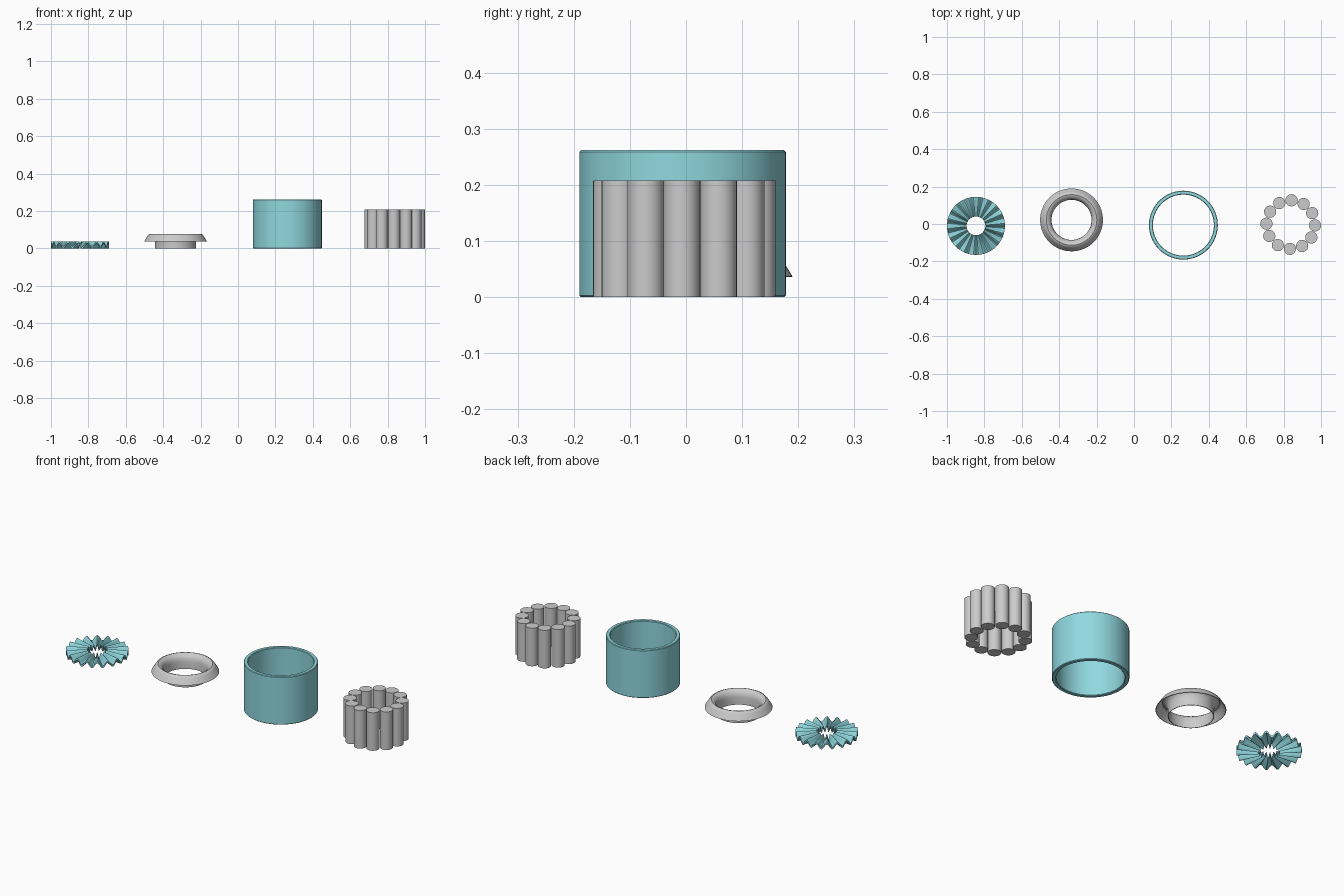
import bpy, bmesh, math

if "Cube" in bpy.data.objects:
    bpy.data.objects.remove(bpy.data.objects["Cube"])

teal = bpy.data.materials.new("teal")
teal.diffuse_color = (0.28, 0.69, 0.74, 1)
teal.use_nodes = True
teal.node_tree.nodes["Principled BSDF"].inputs["Base Color"].default_value = teal.diffuse_color


def add_object(name, bm, loc, mat=None, angle=35):
    bmesh.ops.recalc_face_normals(bm, faces=bm.faces)
    me = bpy.data.meshes.new(name)
    bm.to_mesh(me)
    bm.free()
    ob = bpy.data.objects.new(name, me)
    ob.location = loc
    bpy.context.collection.objects.link(ob)
    if mat:
        me.materials.append(mat)
    bpy.ops.object.select_all(action='DESELECT')
    ob.select_set(True)
    bpy.context.view_layer.objects.active = ob
    bpy.ops.object.shade_smooth_by_angle(angle=math.radians(angle))
    return ob


def sweep(profile, steps, wave=lambda a: 0.0):
    """Turn a closed (radius, z) profile around z, lifting it by wave(angle)."""
    bm = bmesh.new()
    rings = []
    for i in range(steps):
        a = 2 * math.pi * i / steps
        rings.append([bm.verts.new((r * math.cos(a), r * math.sin(a), z + wave(a)))
                      for r, z in profile])
    n = len(profile)
    for i in range(steps):
        p, q = rings[i], rings[(i + 1) % steps]
        for j in range(n):
            k = (j + 1) % n
            bm.faces.new((p[j], q[j], q[k], p[k]))
    return bm


# Corrugated washer: thin sheet with radial pleats
PLEATS, AMP, THICK = 18, 0.0135, 0.011
radii = [0.05, 0.085, 0.12, 0.155]
washer = [(r, THICK) for r in radii] + [(r, 0) for r in reversed(radii)]
add_object("corrugated_washer",
           sweep(washer, PLEATS * 12, lambda a: AMP * (1 + math.sin(PLEATS * a))),
           (-0.845, -0.01, 0), teal, 40)

# Flanged collar: thin sheet tube with a lip rolled outward and down
outer = [(0.107, 0), (0.107, 0.04), (0.110, 0.056), (0.117, 0.068), (0.126, 0.075),
         (0.135, 0.078), (0.143, 0.075), (0.150, 0.066), (0.168, 0.037)]
inner = [(0.165, 0.036), (0.147, 0.064), (0.141, 0.072), (0.135, 0.0745),
         (0.127, 0.072), (0.119, 0.066), (0.113, 0.055), (0.110, 0.04), (0.110, 0)]
add_object("flanged_collar", sweep(outer + inner, 96), (-0.334, 0.022, 0))

# Sleeve: open tube with slightly eased rims
RO, RI, H, B = 0.184, 0.163, 0.262, 0.003
sleeve = [(RI + B, 0), (RO - B, 0), (RO, B), (RO, H - B),
          (RO - B, H), (RI + B, H), (RI, H - B), (RI, B)]
add_object("sleeve", sweep(sleeve, 96), (0.264, -0.006, 0), teal)

# Ring of twelve upright rollers
COUNT, RING, ROLLER, HEIGHT = 12, 0.13, 0.0325, 0.208
for i in range(COUNT):
    a = 2 * math.pi * i / COUNT - math.radians(2)
    bm = bmesh.new()
    bmesh.ops.create_cone(bm, cap_ends=True, segments=32, radius1=ROLLER,
                          radius2=ROLLER, depth=HEIGHT)
    add_object(f"roller_{i + 1}", bm,
               (0.838 + RING * math.cos(a), -0.003 + RING * math.sin(a), HEIGHT / 2))
